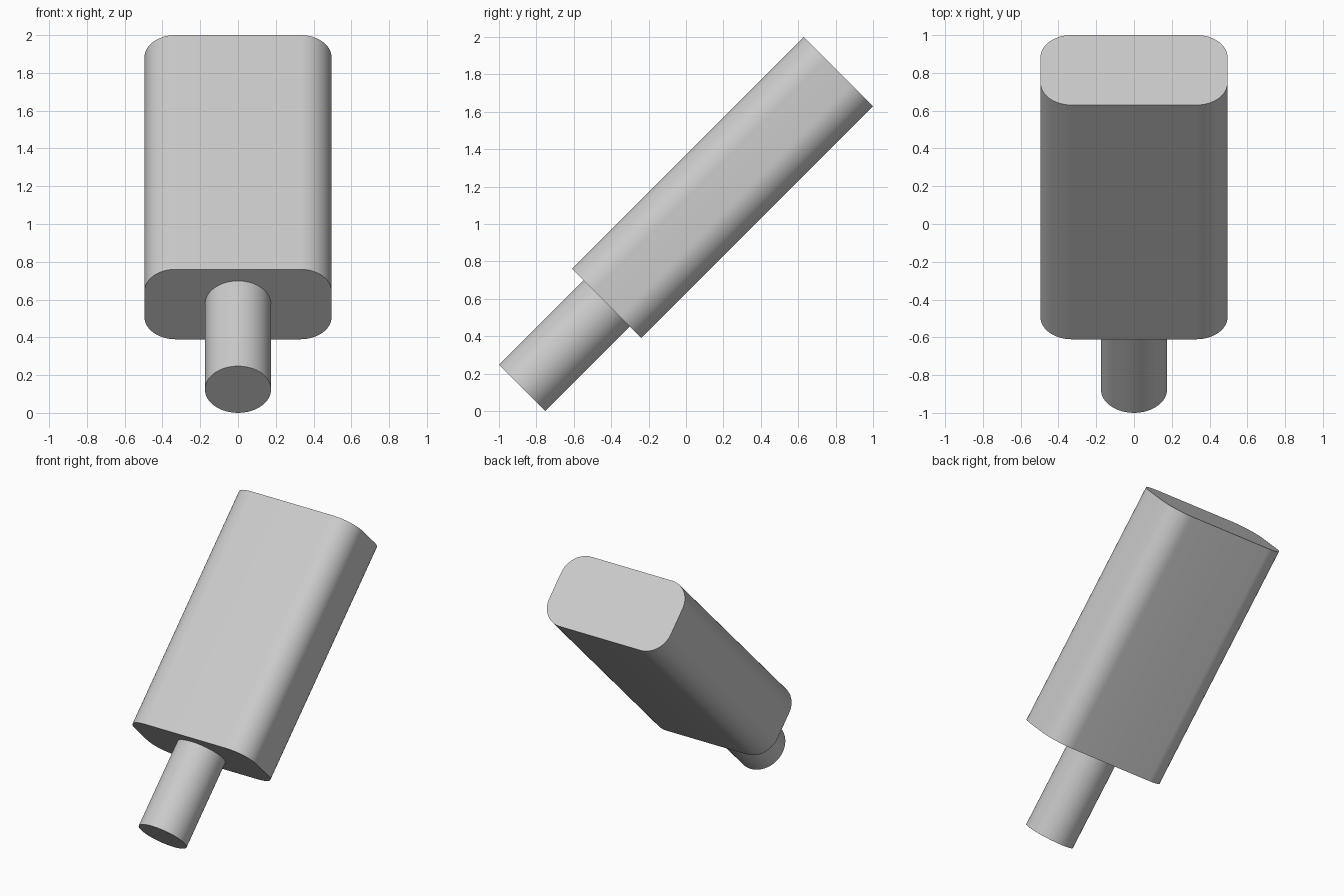
import bpy, bmesh
from math import radians, pi, cos, sin, sqrt
from mathutils import Matrix

cube = bpy.data.objects.get("Cube")
if cube:
    bpy.data.objects.remove(cube, do_unlink=True)

grey = bpy.data.materials.new("light_grey")
grey.use_nodes = True
colour = (0.6, 0.6, 0.6, 1)
grey.diffuse_color = colour
grey.node_tree.nodes["Principled BSDF"].inputs["Base Color"].default_value = colour

# The whole model leans back 45 degrees along one axis through (0, 0, 1)
LEAN = Matrix.Translation((0, 0, 1)) @ Matrix.Rotation(radians(-45), 4, "X")


def rounded_outline(half_x, half_y, radius, steps):
    """Counter-clockwise rounded rectangle; equal sizes give a circle."""
    points = []
    for i, (sx, sy) in enumerate(((1, 1), (-1, 1), (-1, -1), (1, -1))):
        cx, cy = sx * (half_x - radius), sy * (half_y - radius)
        for k in range(steps + 1):
            a = (i + k / steps) * pi / 2
            points.append((cx + radius * cos(a), cy + radius * sin(a)))
    return points


def extrude_part(name, outline, start, end):
    """Solid prism of the outline, running along the leaning axis."""
    bm = bmesh.new()
    base = bm.faces.new([bm.verts.new((x, y, start)) for x, y in outline])
    top = bmesh.ops.extrude_face_region(bm, geom=[base], use_keep_orig=True)
    moved = [v for v in top["geom"] if isinstance(v, bmesh.types.BMVert)]
    bmesh.ops.translate(bm, verts=moved, vec=(0, 0, end - start))
    bmesh.ops.remove_doubles(bm, verts=bm.verts, dist=0.0001)
    bmesh.ops.recalc_face_normals(bm, faces=bm.faces)
    bm.transform(LEAN)
    mesh = bpy.data.meshes.new(name)
    bm.to_mesh(mesh)
    bm.free()
    mesh.materials.append(grey)
    obj = bpy.data.objects.new(name, mesh)
    bpy.context.collection.objects.link(obj)
    bpy.ops.object.select_all(action="DESELECT")
    obj.select_set(True)
    bpy.context.view_layer.objects.active = obj
    bpy.ops.object.shade_smooth_by_angle(angle=radians(30))


# Slab with rounded long edges, and the round peg below it
extrude_part("body", rounded_outline(0.495, 0.262, 0.165, 12),
             -0.425 * sqrt(2), 0.815 * sqrt(2))
extrude_part("peg", rounded_outline(0.175, 0.175, 0.175, 16),
             -0.876 * sqrt(2), -0.425 * sqrt(2))
